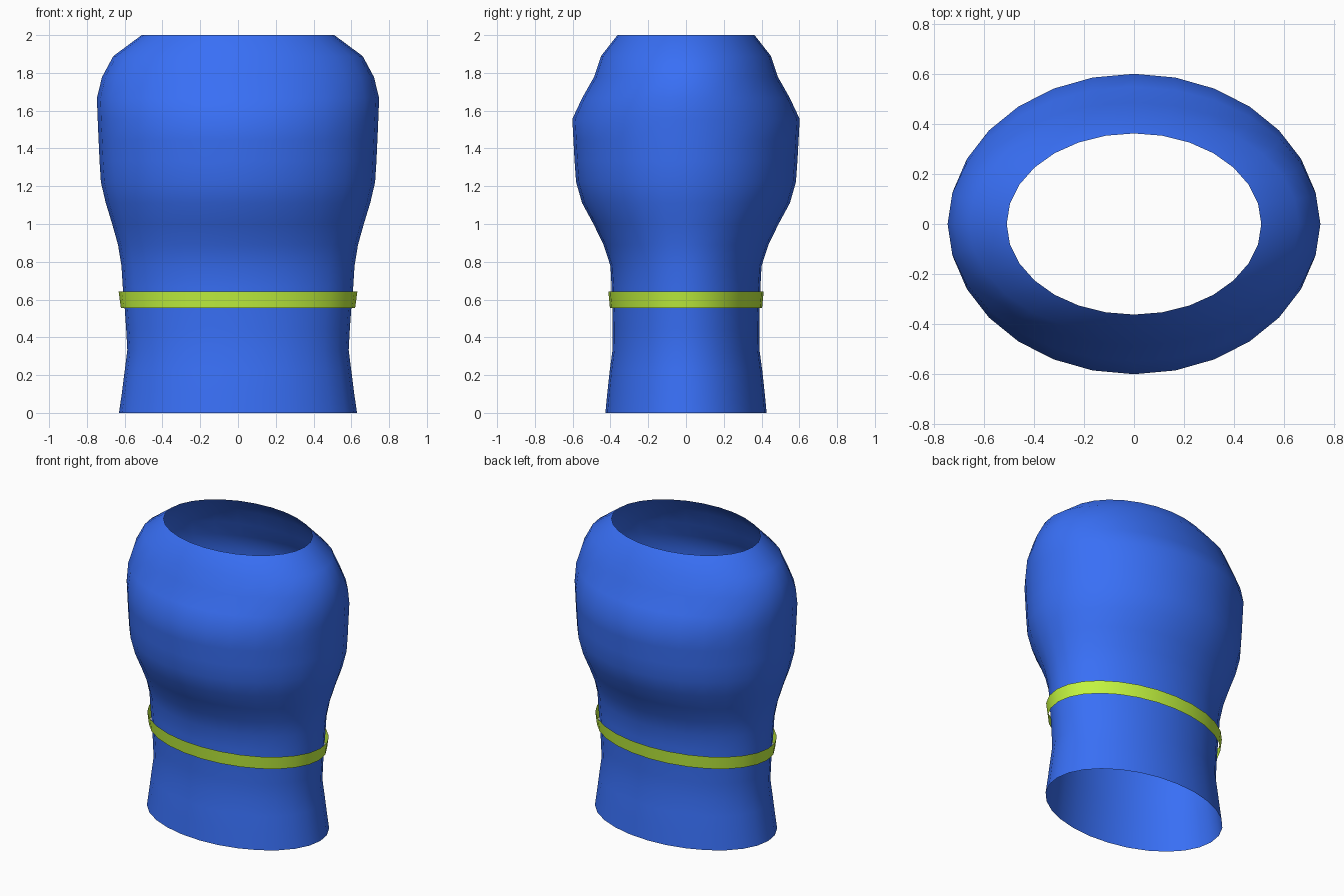
import bpy, bmesh
from math import sin, cos, pi

if "Cube" in bpy.data.objects:
    bpy.data.objects.remove(bpy.data.objects["Cube"])

SIDES = 28


def material(name, color):
    m = bpy.data.materials.new(name)
    m.diffuse_color = (*color, 1)
    m.use_nodes = True
    m.node_tree.nodes["Principled BSDF"].inputs["Base Color"].default_value = m.diffuse_color
    return m


def oval_sleeve(name, rings, mat):
    """Open-ended smooth tube through oval rings (z, half width, half depth)."""
    bm = bmesh.new()
    loops = []
    for z, a, b in rings:
        loops.append([bm.verts.new((a * cos(2 * pi * i / SIDES), b * sin(2 * pi * i / SIDES), z))
                      for i in range(SIDES)])
    for low, high in zip(loops, loops[1:]):
        for i in range(SIDES):
            j = (i + 1) % SIDES
            bm.faces.new((low[i], low[j], high[j], high[i])).smooth = True
    mesh = bpy.data.meshes.new(name)
    bm.to_mesh(mesh)
    bm.free()
    mesh.materials.append(mat)
    obj = bpy.data.objects.new(name, mesh)
    bpy.context.collection.objects.link(obj)
    return obj


# Body: evenly spaced rings, narrow waist, full upper part, open top and bottom
half_widths = [.63, .614, .60, .586, .592, .60, .61, .617, .635, .666,
               .70, .726, .733, .738, .743, .747, .72, .66, .51]
half_depths = [.427, .416, .404, .389, .388, .39, .394, .40, .436, .49,
               .55, .582, .59, .596, .602, .55, .487, .45, .363]
step = 2 / (len(half_widths) - 1)
body_rings = [(k * step, a, b) for k, (a, b) in enumerate(zip(half_widths, half_depths))]
oval_sleeve("body_shell", body_rings, material("blue", (.04, .16, .92)))

# Waist band: thin strip standing slightly off the body
oval_sleeve("waist_band", [(.555, .62, .403), (.642, .632, .411)],
            material("lime", (.54, .90, .05)))
